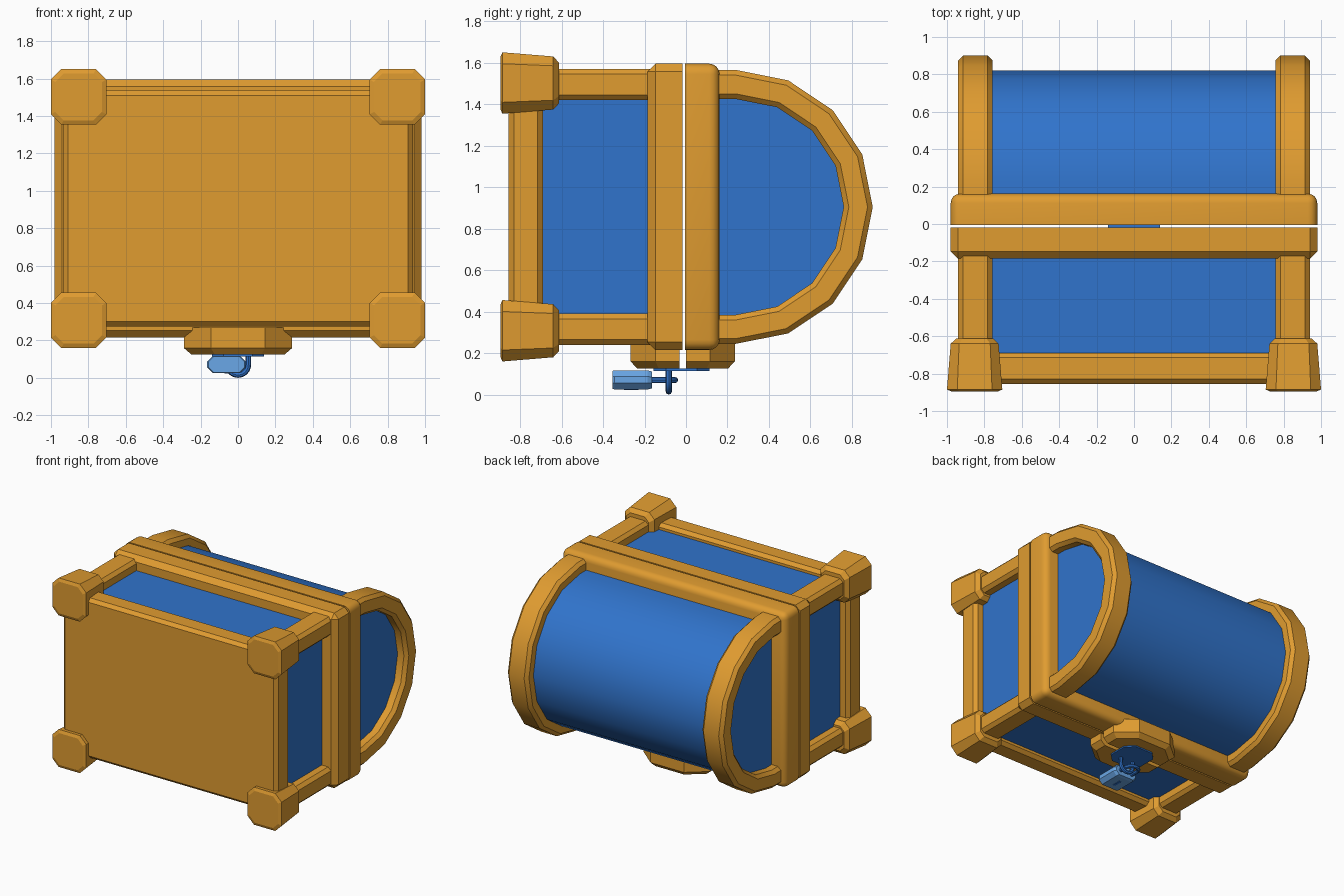
import bpy, bmesh, math
from mathutils import Vector

if "Cube" in bpy.data.objects:
    bpy.data.objects.remove(bpy.data.objects["Cube"])

def material(name, rgb):
    m = bpy.data.materials.new(name)
    m.diffuse_color = (*rgb, 1)
    m.use_nodes = True
    m.node_tree.nodes["Principled BSDF"].inputs["Base Color"].default_value = m.diffuse_color
    return m

GOLD = material("golden_wood", (0.745, 0.332, 0.030))
BLUE = material("deep_blue", (0.030, 0.174, 0.604))
PALE = material("pale_blue_metal", (0.15, 0.402, 0.831))
CZ = 0.905  # mid height of the chest, which lies on its front

def finish(name, bm, mat, smooth=None):
    bmesh.ops.recalc_face_normals(bm, faces=bm.faces[:])
    me = bpy.data.meshes.new(name)
    bm.to_mesh(me)
    bm.free()
    me.materials.append(mat)
    ob = bpy.data.objects.new(name, me)
    bpy.context.collection.objects.link(ob)
    if smooth:
        bpy.ops.object.select_all(action='DESELECT')
        ob.select_set(True)
        bpy.context.view_layer.objects.active = ob
        bpy.ops.object.shade_smooth_by_angle(angle=math.radians(smooth))
    return ob

def box(name, lo, hi, mat, bevel=0, segs=1, keep=lambda a, b: True, smooth=None):
    bm = bmesh.new()
    bmesh.ops.create_cube(bm, size=1)
    for v in bm.verts:
        v.co = Vector([l + (c + 0.5) * (h - l) for l, h, c in zip(lo, hi, v.co)])
    if bevel:
        edges = [e for e in bm.edges if keep(e.verts[0].co, e.verts[1].co)]
        bmesh.ops.bevel(bm, geom=edges, offset=bevel, segments=segs, profile=0.5,
                        affect='EDGES')
    return finish(name, bm, mat, smooth)

def loft(name, rings, mat, smooth=None):
    bm = bmesh.new()
    vs = [[bm.verts.new(p) for p in ring] for ring in rings]
    n = len(vs[0])
    for a, b in zip(vs, vs[1:]):
        for i in range(n):
            bm.faces.new((a[i], a[(i + 1) % n], b[(i + 1) % n], b[i]))
    bm.faces.new(vs[0])
    bm.faces.new(vs[-1])
    return finish(name, bm, mat, smooth)

def octagon(hx, hy, c):
    """Rectangle outline with cut corners."""
    return [(-hx, -hy + c), (-hx + c, -hy), (hx - c, -hy), (hx, -hy + c),
            (hx, hy - c), (hx - c, hy), (-hx + c, hy), (-hx, hy - c)]

def u_sweep(name, origin, radius, u, v, leg, section, segs, mat):
    """Sweep a section round a half circle with two straight legs."""
    o, u, v = Vector(origin), Vector(u), Vector(v)
    n = u.cross(v)
    angles = [math.pi * (i / segs - 0.5) for i in range(segs + 1)]
    frames = [(a, 0) for a in angles]
    frames = [(angles[0], leg)] + frames + [(angles[-1], leg)]
    rings = []
    for a, back in frames:
        d = u * math.cos(a) + v * math.sin(a)
        rings.append([o - u * back + d * (radius + p) + n * q for p, q in section])
    return loft(name, rings, mat, 30)

X, Y, Z = (1, 0, 0), (0, 1, 0), (0, 0, 1)

# Chest body: blue core and gold bottom slab
box("body_panels", (-0.86, -0.75, CZ - 0.585), (0.86, -0.10, CZ + 0.585), BLUE)
box("bottom_slab", (-0.935, -0.855, CZ - 0.63), (0.935, -0.69, CZ + 0.63), GOLD, 0.025)

# Corner posts and flared feet
for sx in (-1, 1):
    for sz in (-1, 1):
        tag = ("left" if sx < 0 else "right") + ("_low" if sz < 0 else "_high")
        zs = sorted((CZ + sz * 0.515, CZ + sz * 0.665))
        xs = sorted((sx * 0.757, sx * 0.94))
        box("post_" + tag, (xs[0], -0.80, zs[0]), (xs[1], -0.10, zs[1]), GOLD, 0.025)
        fx, fz = sx * 0.852, CZ + sz * 0.597
        rings = [[(fx + a, y, fz + b) for a, b in octagon(h, h, c)]
                 for y, h, c in ((-0.895, 0.125, 0.045), (-0.885, 0.148, 0.055),
                                 (-0.64, 0.128, 0.045), (-0.612, 0.098, 0.035))]
        loft("foot_" + tag, rings, GOLD)

# Rims: the lower one chamfered, the upper one rounded, with an open gap between
box("body_rim", (-0.98, -0.185, CZ - 0.69), (0.98, -0.018, CZ + 0.69), GOLD, 0.038,
    keep=lambda a, b: min(a.y, b.y) < -0.1)
box("lid_rim", (-0.98, -0.006, CZ - 0.69), (0.98, 0.162, CZ + 0.69), GOLD, 0.05, 4,
    keep=lambda a, b: max(a.y, b.y) > 0.1, smooth=40)

# Barrel lid
outline = [(0.05, -0.58)] + [(0.24 + 0.58 * math.cos(t), 0.58 * math.sin(t)) for t in
                             [math.pi * (i / 8 - 0.5) for i in range(9)]] + [(0.05, 0.58)]
loft("lid_barrel", [[(x, y, CZ + z) for y, z in outline] for x in (-0.86, 0.86)], BLUE, 30)

# Arched bands at both ends of the lid
for sx, side in ((-1, "left"), (1, "right")):
    u_sweep("lid_band_" + side, (sx * 0.8485, 0.24, CZ), 0.59, Y, Z, 0.13,
            octagon(0.07, 0.0915, 0.025), 8, GOLD)

# Lock block in two halves
half = [(-0.29, 0), (-0.29, 0.115), (-0.145, 0.235), (0.145, 0.235), (0.29, 0.115), (0.29, 0)]
for name, y0, s in (("lock_body_half", -0.032, -1), ("lock_lid_half", 0.0, 1)):
    loft(name, [[(x * k, y0 + s * y * k, z) for x, y in half]
                for z, k in ((0.125, 0.86), (0.16, 1), (0.27, 1))], GOLD)

# Lock plate
loft("lock_plate", [[(x, y - 0.022, z) for x, y in octagon(0.138, 0.135, 0.06)]
                    for z in (0.115, 0.126)], BLUE)

# Staple, shackle and padlock
wire = [(0.015 * math.cos(i * math.pi / 4), 0.015 * math.sin(i * math.pi / 4)) for i in range(8)]
u_sweep("staple", (0, -0.083, 0.07), 0.055, (0, 0, -1), X, 0.05, wire, 12, BLUE)
u_sweep("shackle", (-0.062, -0.105, 0.07), 0.052, Y, X, 0.08, wire, 12, BLUE)
loft("padlock", [[(-0.062 + a * k, y, 0.071 + b * k) for a, b in octagon(0.103, 0.046, 0.03)]
                 for y, k in ((-0.355, 0.93), (-0.345, 1), (-0.185, 1), (-0.163, 0.88))], PALE)
box("keyhole", (-0.072, -0.30, 0.022), (-0.052, -0.23, 0.028), BLUE)
